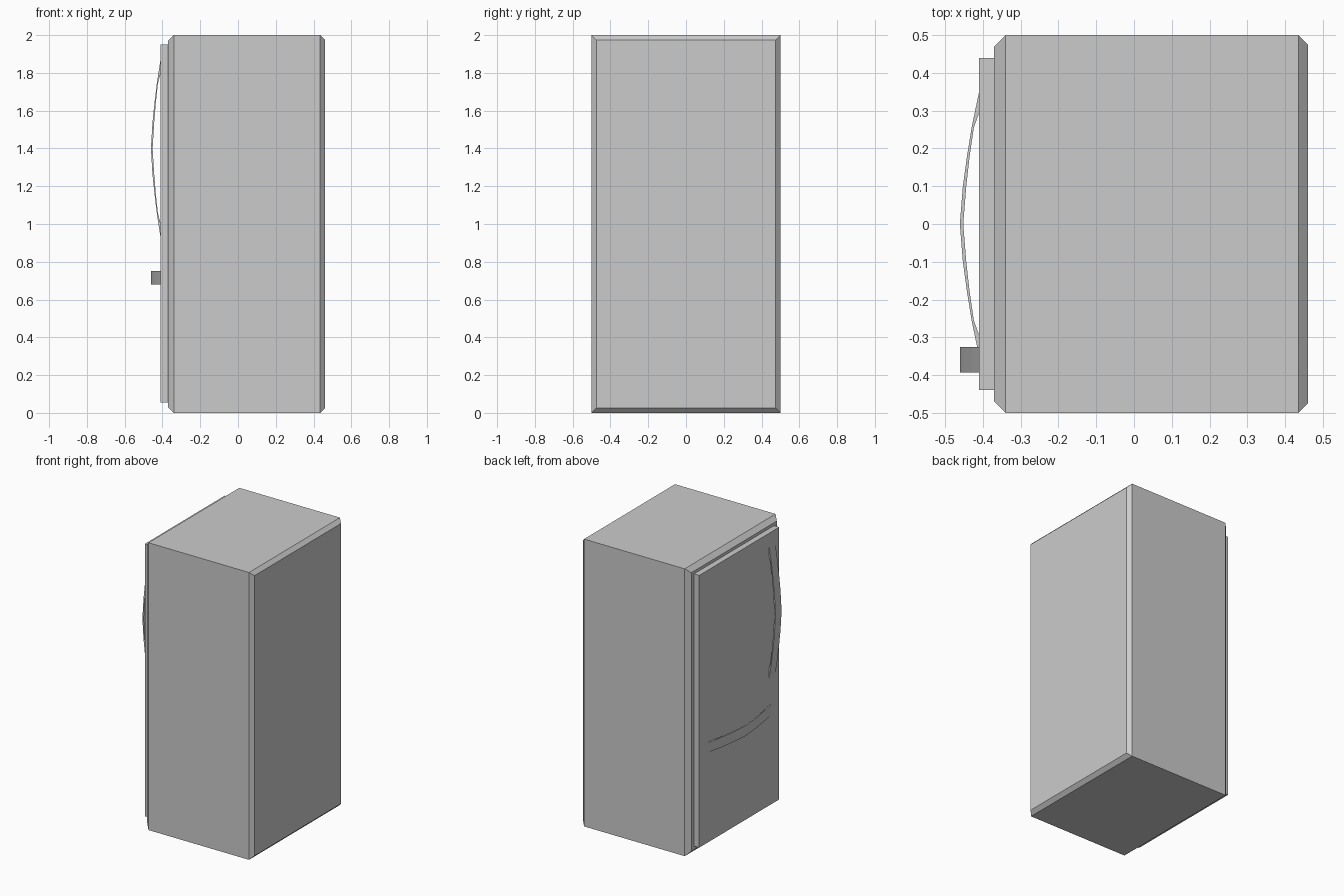
import bpy, bmesh

if "Cube" in bpy.data.objects:
    bpy.data.objects.remove(bpy.data.objects["Cube"])

def make_object(name, bm):
    bmesh.ops.recalc_face_normals(bm, faces=bm.faces[:])
    mesh = bpy.data.meshes.new(name)
    bm.to_mesh(mesh)
    bm.free()
    obj = bpy.data.objects.new(name, mesh)
    bpy.context.collection.objects.link(obj)
    return obj

def loft(name, rings):
    """Skin a list of closed point rings and cap both ends."""
    bm = bmesh.new()
    loops = [[bm.verts.new(p) for p in ring] for ring in rings]
    n = len(loops[0])
    for a, b in zip(loops, loops[1:]):
        for i in range(n):
            j = (i + 1) % n
            bm.faces.new((a[i], a[j], b[j], b[i]))
    bm.faces.new(loops[0])
    bm.faces.new(loops[-1])
    return make_object(name, bm)

def rect(x, y, z0, z1):
    return [(x, -y, z0), (x, y, z0), (x, y, z1), (x, -y, z1)]

# Cabinet with chamfered door-side and rear edges
loft("cabinet", [
    rect(-0.37, 0.47, 0.03, 1.97),
    rect(-0.34, 0.50, 0.0, 2.0),
    rect(0.435, 0.50, 0.0, 2.0),
    rect(0.46, 0.475, 0.025, 1.975),
])

# Raised door slab
loft("door", [rect(-0.41, 0.44, 0.055, 1.95), rect(-0.37, 0.44, 0.055, 1.95)])

# Bowed handle profile: (distance along handle, x), mirrored about its middle
outer = [(0.0, -0.461), (0.1, -0.453), (0.18, -0.442), (0.26, -0.429), (0.355, -0.409)]
inner = [(0.0, -0.452), (0.1, -0.444), (0.18, -0.435), (0.255, -0.424), (0.297, -0.409)]

def arc(half):
    return [(-t, x) for t, x in reversed(half[1:])] + half

profile = arc(outer) + arc(inner)[::-1]

# Horizontal drawer handle and vertical door handle
loft("drawer_handle", [[(x, t, z) for t, x in profile] for z in (0.68, 0.75)])
loft("door_handle", [[(x, y, 1.40 + t * 1.345) for t, x in profile]
                     for y in (-0.393, -0.326)])
